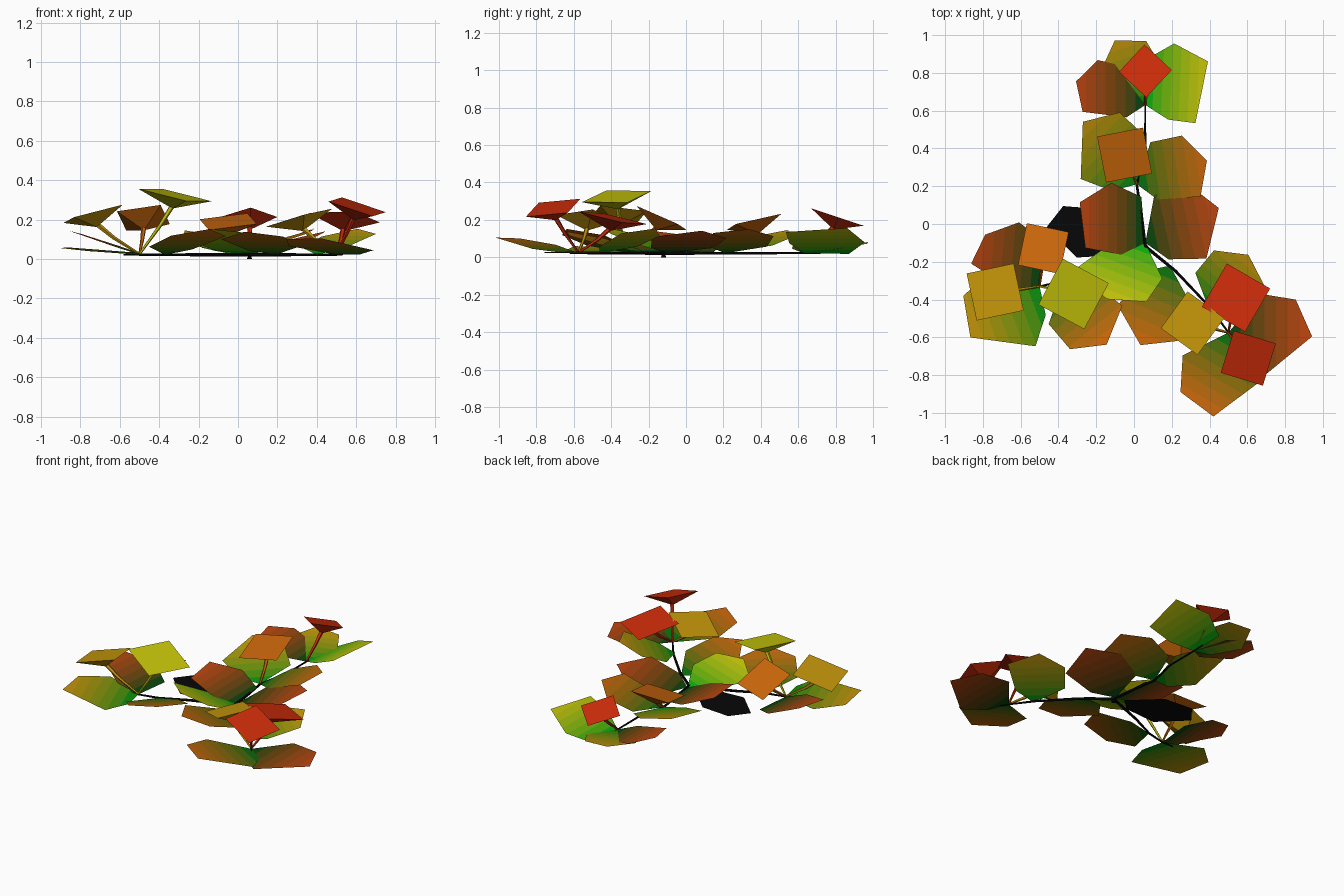
import bpy, bmesh, math
from mathutils import Vector

if "Cube" in bpy.data.objects:
    bpy.data.objects.remove(bpy.data.objects["Cube"])

mats = {}
def mat(name, c):
    if name not in mats:
        m = bpy.data.materials.new(name)
        m.diffuse_color = (*c, 1)
        m.use_nodes = True
        m.node_tree.nodes["Principled BSDF"].inputs["Base Color"].default_value = m.diffuse_color
        mats[name] = m
    return mats[name]

def finish(name, bm, materials):
    me = bpy.data.meshes.new(name)
    bm.to_mesh(me)
    bm.free()
    for m in materials:
        me.materials.append(m)
    ob = bpy.data.objects.new(name, me)
    bpy.context.collection.objects.link(ob)
    return ob

BLACK = (0.002, 0.002, 0.002)
TINT = {"red": (0.60, 0.025, 0.003), "rust": (0.52, 0.06, 0.005), "orange": (0.57, 0.13, 0.003),
        "amber": (0.55, 0.30, 0.003), "yellow": (0.56, 0.55, 0.003)}
# brightness of the green leaf base for each tint
BASE_GREEN = {"rust": .06, "orange": .16, "amber": .28, "yellow": .42}
BANDS = 7

# lopsided hexagon leaf; bulge slides the wide corner along the length, slope lifts the leaf
def leaf(name, base, tip, side, width, bulge, slope, tint):
    b = Vector(base)
    axis = Vector(tip) - b
    perp = Vector((-axis.y, axis.x)) * side
    s = Vector(slope)
    outline = [(0, 0), (.06 + .2 * (bulge - .3), .35), (bulge, .65), (1.06, .25), (.94, -.26), (.5, -.42)]
    bm = bmesh.new()
    vs = []
    for u, v in outline:
        d = axis * u + perp * v * (width if v > 0 else min(width, 1))
        vs.append(bm.verts.new((b.x + d.x, b.y + d.y, .022 + d.dot(s))))
    f = bm.faces.new(vs)
    f.normal_update()
    if f.normal.z < 0:
        f.normal_flip()
    if tint is None:
        finish(name, bm, [mat("dead_leaf", BLACK)])
        return
    # colour bands from green base to tinted tip, running up the slope
    g = Vector((s.x, s.y, 0)).normalized()
    ts = [v.co.dot(g) for v in bm.verts]
    lo, hi = min(ts), max(ts)
    for i in range(1, BANDS):
        bmesh.ops.bisect_plane(bm, geom=bm.verts[:] + bm.edges[:] + bm.faces[:],
                               plane_co=g * (lo + (hi - lo) * i / BANDS), plane_no=g)
    for f in bm.faces:
        t = (f.calc_center_median().dot(g) - lo) / (hi - lo)
        f.material_index = min(BANDS - 1, max(0, int(t * BANDS)))
    green = (.004, BASE_GREEN[tint], .004)
    ms = []
    for i in range(BANDS):
        t = (i / (BANDS - 1)) ** 1.2
        ms.append(mat(f"leaf_{tint}_{i}", [a * (1 - t) + c * t for a, c in zip(green, TINT[tint])]))
    finish(name, bm, ms)

def tube(name, pts, radii, m, sides=5):
    bm = bmesh.new()
    rings = []
    pts = [Vector(p) for p in pts]
    for i, p in enumerate(pts):
        d = pts[min(i + 1, len(pts) - 1)] - pts[max(i - 1, 0)]
        q = d.to_track_quat('Z', 'Y')
        rings.append([bm.verts.new(p + q @ Vector((math.cos(a), math.sin(a), 0)) * radii[i])
                      for a in (2 * math.pi * k / sides for k in range(sides))])
    for r, s in zip(rings, rings[1:]):
        for k in range(sides):
            bm.faces.new((r[k], r[(k + 1) % sides], s[(k + 1) % sides], s[k]))
    bm.faces.new(rings[0][::-1])
    bm.faces.new(rings[-1])
    return finish(name, bm, [m])

def flower(name, node, centre, r, rot, slope, tint):
    c = Vector(centre)
    n = Vector((-slope[0], -slope[1], 1)).normalized()
    apex = c - n * .07
    m = mat("flower_" + tint, TINT[tint])
    bm = bmesh.new()
    top = []
    for k in range(4):
        a = math.radians(rot + 90 * k)
        x, y = r * math.cos(a), r * math.sin(a)
        top.append(bm.verts.new(c + Vector((x, y, slope[0] * x + slope[1] * y))))
    low = bm.verts.new(apex)
    bm.faces.new(top)
    for k in range(4):
        bm.faces.new((top[(k + 1) % 4], top[k], low))
    finish(name, bm, [m])
    # stalk rising from the vine node
    tube(name + "_stalk", [(*node, .025), Vector((*node, .025)).lerp(apex, .6), apex + n * .02],
         [.006, .010, .014], m)

# leaves by vine node: tip, heavy side (1 left, -1 right), width, bulge, slope, tint
CROWN, TOP, MID, LEFT, RIGHT = (.06, -.1), (.06, .63), (.015, .21), (-.5, -.33), (.5, -.575)
LEAVES = [
    (TOP, (.30, .91), -1, 1.1, .27, (.42, -.02), "yellow"),
    (TOP, (-.02, .97), 1, .9, .6, (-.05, .15), "amber"),
    (TOP, (-.25, .81), 1, .85, .75, (-.25, 0), "rust"),
    (MID, (-.175, .565), 1, .95, .41, (-.2, .2), "amber"),
    (MID, (.32, .40), -1, 1, .7, (.33, .05), "orange"),
    (CROWN, (-.205, .165), 1, 1.0, .55, (-.3, 0), "rust"),
    (CROWN, (.365, .15), -1, 1.05, .5, (.28, .06), "rust"),
    (CROWN, (-.02, -.41), -1, 1.55, .7, (-.13, -.35), "yellow"),
    (LEFT, (-.70, -.025), 1, 1, .82, (-.33, .03), "rust"),
    (LEFT, (-.885, -.49), 1, 1.05, .34, (-.08, -.03), "amber"),
    ((-.37, -.3), (-.24, -.65), 1, 1, .62, (.2, -.25), "orange"),
    ((.19, -.22), (.13, -.63), -1, .9, .6, (-.1, -.24), "orange"),
    ((.4, -.46), (.51, -.15), -1, 1.15, .63, (.25, .27), "amber"),
    (RIGHT, (.90, -.50), -1, 1, .33, (.02, 0), "rust"),
    (RIGHT, (.335, -.955), 1, 1, .36, (-.1, -.17), "orange"),
    ((0, -.09), (-.42, .037), 1, .6, .6, (0, 0), None),
]
for i, (base, *rest) in enumerate(LEAVES):
    leaf(f"leaf_{i + 1}", base, *rest)

# flowers: node, centre, half diagonal, turn, slope, tint
FLOWERS = [
    (TOP, (.06, .81, .215), .14, 2, (0, -.33), "red"),
    (MID, (-.05, .365, .19), .175, 56, (.08, .24), "orange"),
    (LEFT, (-.48, -.13, .21), .16, 33, (.05, -.45), "orange"),
    (LEFT, (-.735, -.36, .23), .18, 57, (.27, -.06), "amber"),
    (LEFT, (-.32, -.37, .325), .195, 17, (-.2, .1), "yellow"),
    (RIGHT, (.54, -.39, .21), .187, 15, (-.08, -.2), "red"),
    (RIGHT, (.31, -.525, .21), .17, 9, (.28, -.05), "amber"),
    (RIGHT, (.605, -.71, .265), .165, 28, (-.28, .18), "red"),
]
for i, f in enumerate(FLOWERS):
    flower(f"flower_{i + 1}", *f)

# creeping vines and root
vine = mat("vine", BLACK)
Z = .022
PATHS = {
    "back_vine": [(.06, -.12), (.04, .05), MID, (.06, .42), TOP, (.065, .72)],
    "left_vine": [(.06, -.12), (-.2, -.22), (-.37, -.3), LEFT, (-.58, -.33)],
    "right_vine": [(.06, -.12), (.22, -.25), (.4, -.44), RIGHT, (.53, -.62)],
}
for name, p in PATHS.items():
    n = len(p)
    tube(name, [(x, y, Z) for x, y in p], [.010 - .006 * i / (n - 1) for i in range(n)], vine)
tube("root", [(.06, -.12, 0), (.06, -.12, .025)], [.015, .004], vine)
